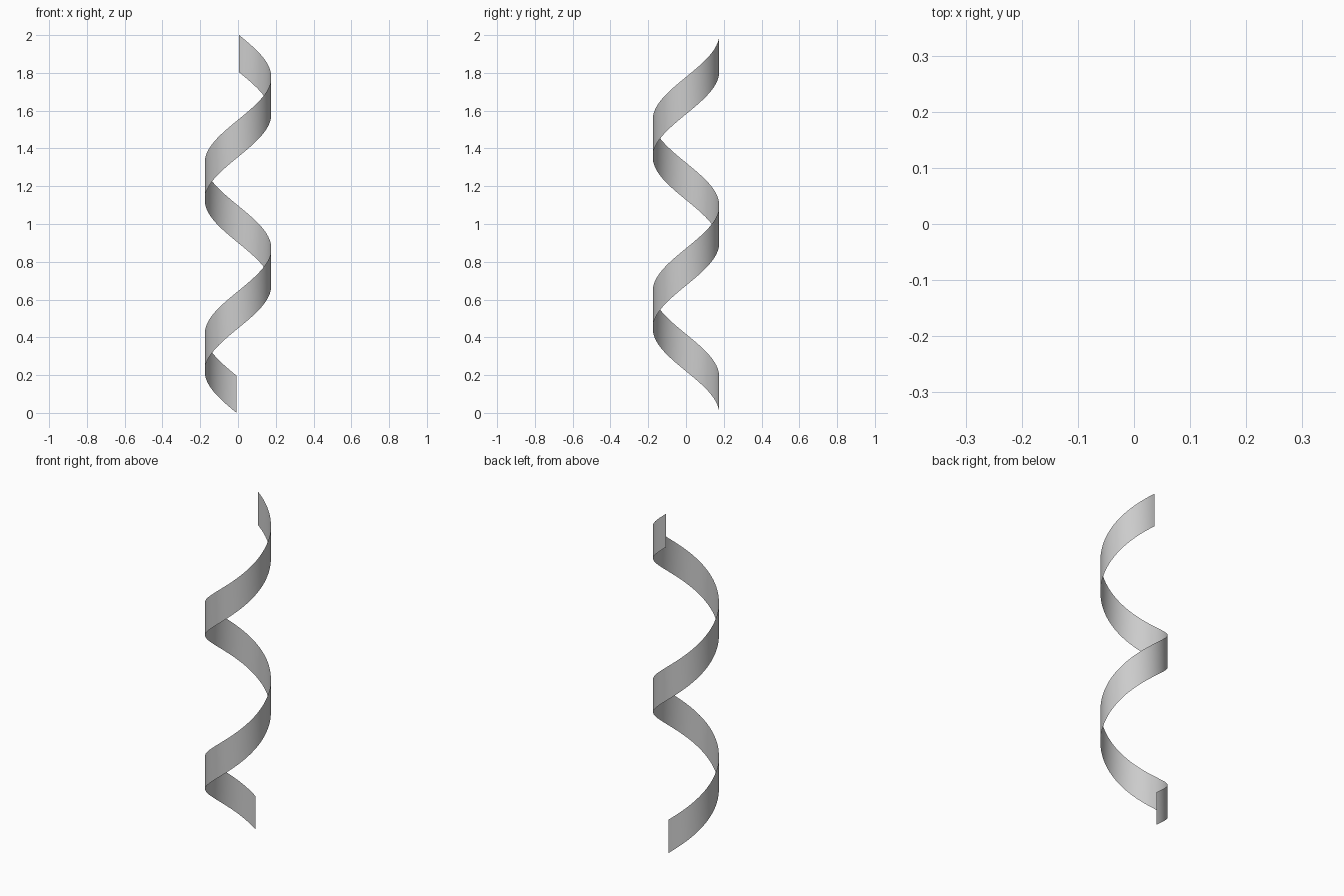
import bpy
import bmesh
import math

if "Cube" in bpy.data.objects:
    bpy.data.objects.remove(bpy.data.objects["Cube"])

RADIUS = 0.176
WIDTH = 0.197                 # vertical height of the ribbon
RISE = 2.0 - WIDTH            # climb of the lower edge
START = math.radians(92.5)    # begins just past the back
SWEEP = math.radians(715.5)   # almost two full turns
STEPS = 160

# Helical ribbon: a vertical edge swept around the z axis
bm = bmesh.new()
previous = None
for i in range(STEPS + 1):
    t = i / STEPS
    a = START + SWEEP * t
    x, y, z = RADIUS * math.cos(a), RADIUS * math.sin(a), RISE * t
    edge = (bm.verts.new((x, y, z)), bm.verts.new((x, y, z + WIDTH)))
    if previous:
        face = bm.faces.new((previous[0], edge[0], edge[1], previous[1]))
        face.smooth = True
    previous = edge

mesh = bpy.data.meshes.new("spiral_ribbon")
bm.to_mesh(mesh)
bm.free()
ribbon = bpy.data.objects.new("spiral_ribbon", mesh)
bpy.context.collection.objects.link(ribbon)
